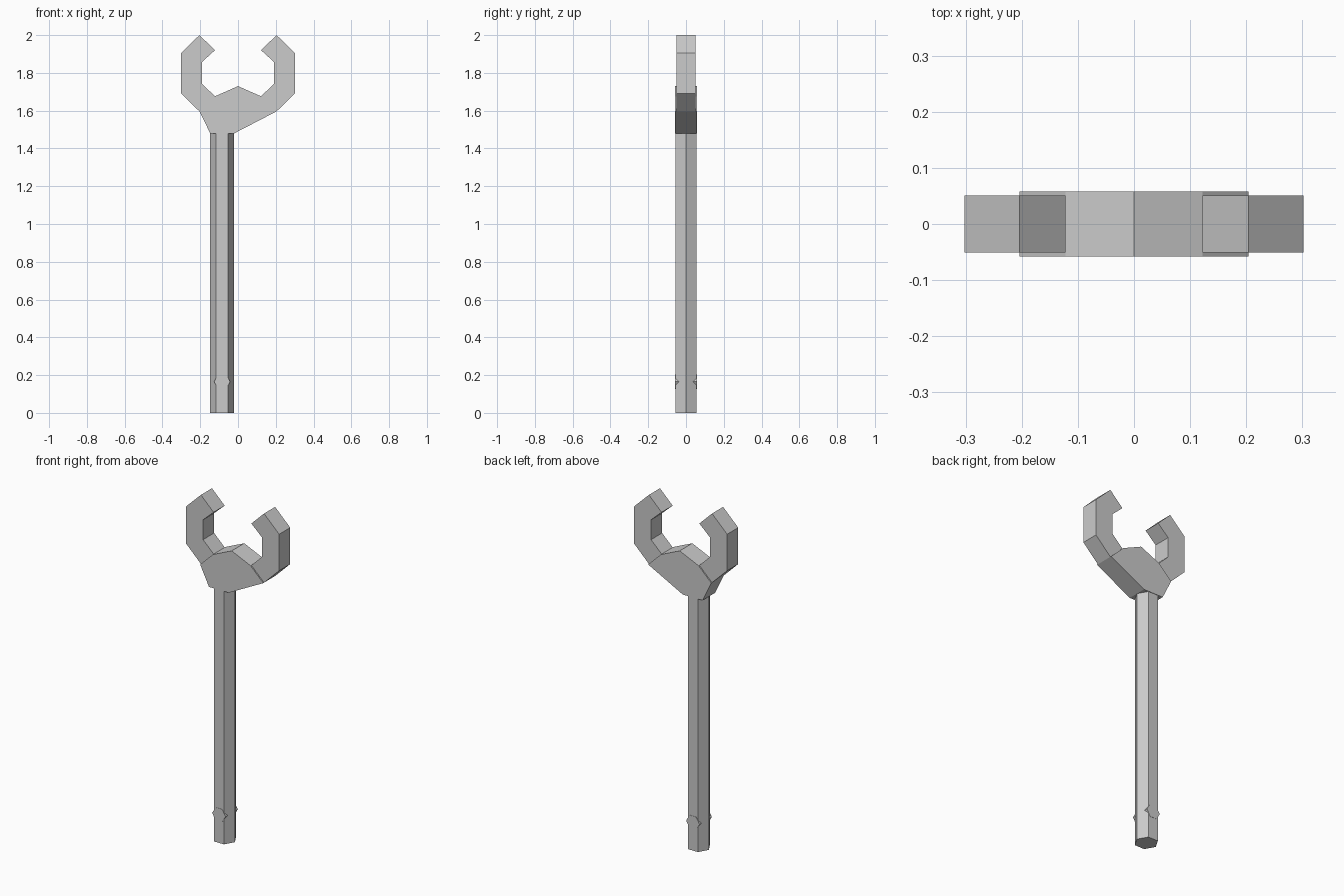
import bpy, bmesh, math
from mathutils import Vector

if "Cube" in bpy.data.objects:
    bpy.data.objects.remove(bpy.data.objects["Cube"])

steel = bpy.data.materials.new("grey steel")
steel.diffuse_color = (0.6, 0.6, 0.6, 1)
steel.use_nodes = True
steel.node_tree.nodes["Principled BSDF"].inputs["Base Color"].default_value = steel.diffuse_color


def prism(name, outline, direction):
    """Extrude a closed planar outline along a direction into a flat-shaded solid."""
    bm = bmesh.new()
    face = bm.faces.new([bm.verts.new(p) for p in outline])
    ext = bmesh.ops.extrude_face_region(bm, geom=[face], use_keep_orig=True)
    verts = [g for g in ext["geom"] if isinstance(g, bmesh.types.BMVert)]
    bmesh.ops.translate(bm, verts=verts, vec=Vector(direction))
    bmesh.ops.recalc_face_normals(bm, faces=bm.faces)
    mesh = bpy.data.meshes.new(name)
    bm.to_mesh(mesh)
    bm.free()
    mesh.materials.append(steel)
    ob = bpy.data.objects.new(name, mesh)
    bpy.context.collection.objects.link(ob)
    return ob


def plate(name, profile, half):
    """Front (x, z) profile with thickness centred on y = 0."""
    return prism(name, [(x, -half, z) for x, z in profile], (0, 2 * half, 0))


def hexagon(radius):
    return [(radius * math.cos(i * math.pi / 3), radius * math.sin(i * math.pi / 3))
            for i in range(6)]


HANDLE_X = -0.084

# Six-sided handle
prism("handle", [(HANDLE_X + x, y, 0) for x, y in hexagon(0.064)], (0, 0, 1.485))

# Small six-sided pin through the handle near its foot
plate("handle_pin", [(HANDLE_X + x, 0.165 + z) for x, z in hexagon(0.043)], 0.057)

# Thicker block joining the handle to the jaws
plate("head_block", [(-0.147, 1.48), (-0.02, 1.48), (0.204, 1.596), (0.122, 1.676),
                     (0, 1.73), (-0.122, 1.676), (-0.204, 1.596)], 0.058)

# Pair of mirrored hooked jaws
jaw = [(0.122, 1.676), (0.19, 1.742), (0.19, 1.858), (0.122, 1.92),
       (0.204, 2.0), (0.302, 1.905), (0.302, 1.692), (0.204, 1.596)]
for side, s in (("right", 1), ("left", -1)):
    plate(side + "_jaw", [(s * x, z) for x, z in jaw], 0.051)
